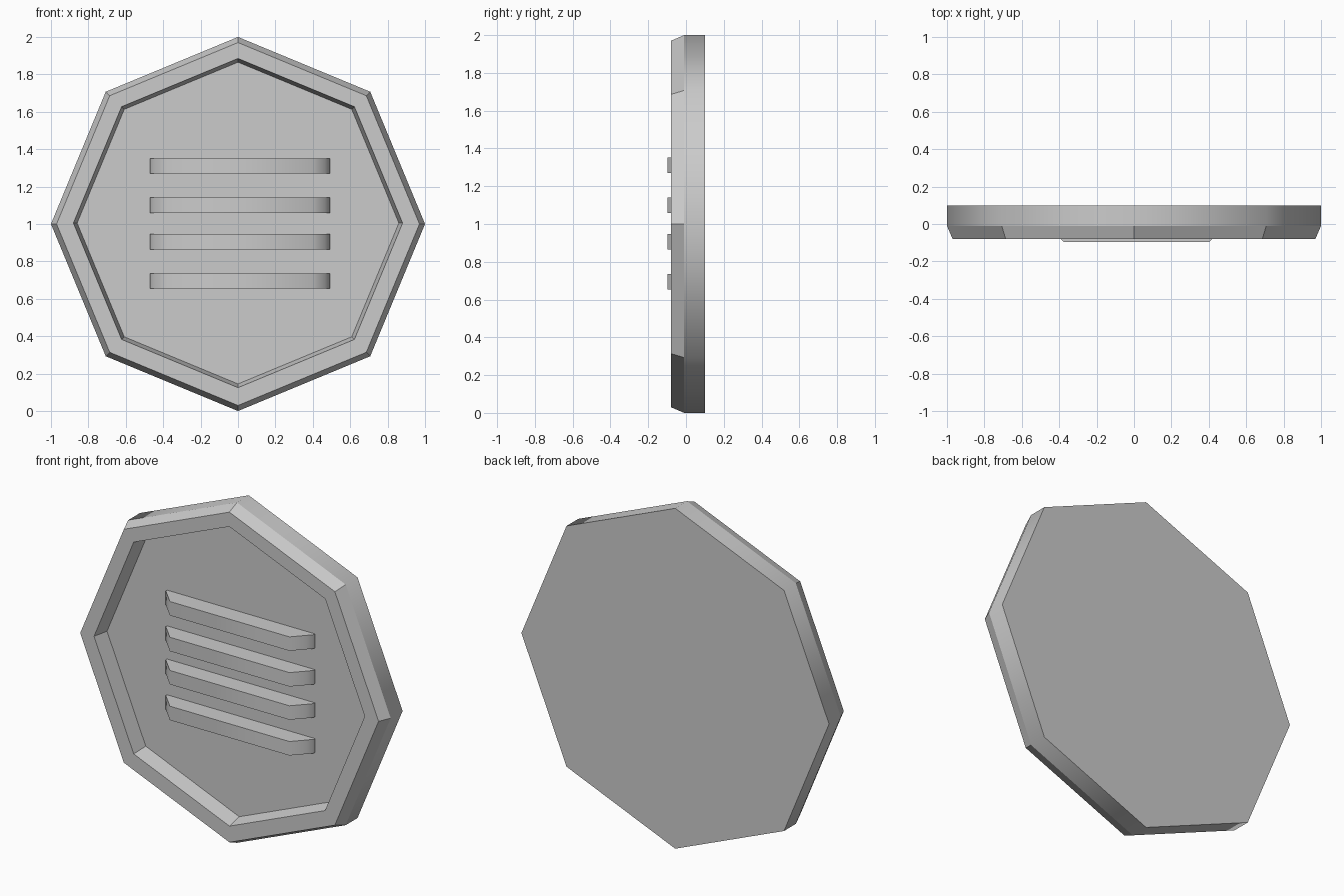
import bpy, bmesh
from math import sin, cos, pi

if "Cube" in bpy.data.objects:
    bpy.data.objects.remove(bpy.data.objects["Cube"])


def finish(name, bm):
    bmesh.ops.recalc_face_normals(bm, faces=bm.faces)
    mesh = bpy.data.meshes.new(name)
    bm.to_mesh(mesh)
    bm.free()
    obj = bpy.data.objects.new(name, mesh)
    bpy.context.collection.objects.link(obj)
    return obj


# Octagonal plate: rings of (radius, y, centre z), from back to recess floor
rings = [(1.0, 0.10, 1.0), (1.0, -0.01, 1.0), (0.97, -0.08, 1.0),
         (0.88, -0.08, 1.005), (0.86, 0.012, 1.005)]
bm = bmesh.new()
loops = [[bm.verts.new((r * cos(i * pi / 4), y, cz + r * sin(i * pi / 4)))
          for i in range(8)] for r, y, cz in rings]
for k in range(len(loops) - 1):
    a, b = loops[k], loops[k + 1]
    for i in range(8):
        j = (i + 1) % 8
        face = bm.faces.new((a[i], a[j], b[j], b[i]))
        face.smooth = (k == 0)          # only the outer band is soft shaded
bm.faces.new(loops[0])
bm.faces.new(loops[-1])
for e in bm.edges:
    e.smooth = all(f.smooth for f in e.link_faces)
finish("octagon_plate", bm)


# Raised bars: trapezoid profile in x-y, extruded along z
profile = [(-0.47, 0.014), (-0.47, 0.0), (-0.44, -0.03), (-0.375, -0.097),
           (0.402, -0.097), (0.465, -0.03), (0.492, 0.0), (0.492, 0.014)]
for n, z in enumerate((0.695, 0.905, 1.10, 1.31)):
    bm = bmesh.new()
    base = bm.faces.new([bm.verts.new((x, y, z - 0.041)) for x, y in profile])
    ext = bmesh.ops.extrude_face_region(bm, geom=[base])
    moved = [g for g in ext["geom"] if isinstance(g, bmesh.types.BMVert)]
    bmesh.ops.translate(bm, verts=moved, vec=(0, 0, 0.082))
    # soft shade the strip around the ends, keep top and bottom crisp
    for f in bm.faces:
        f.smooth = len(f.verts) == 4
    for e in bm.edges:
        e.smooth = all(f.smooth for f in e.link_faces)
    finish(f"raised_bar_{n + 1}", bm)
